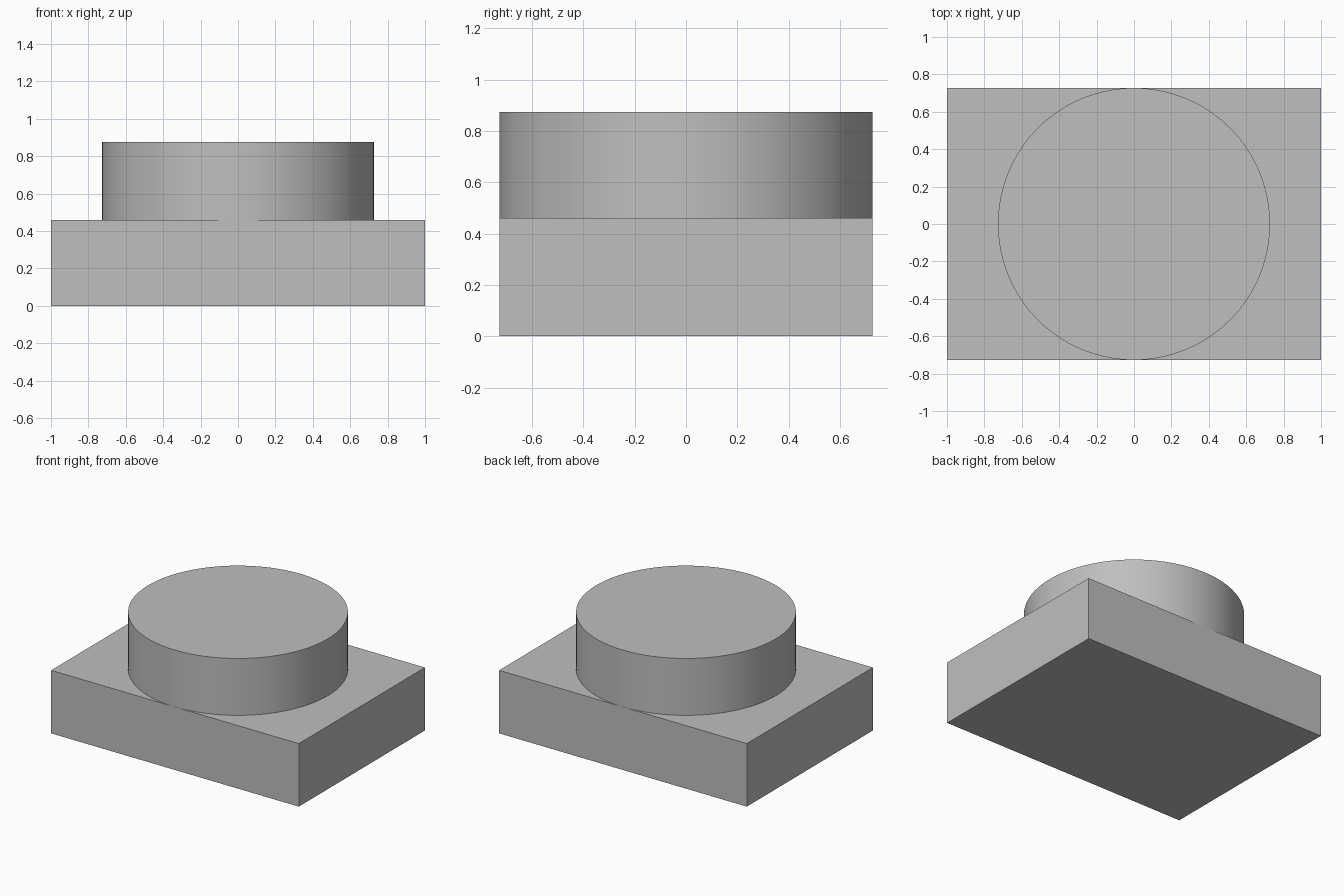
import bpy

# Remove the default cube
default = bpy.data.objects.get("Cube")
if default:
    bpy.data.objects.remove(default, do_unlink=True)

HALF_DEPTH = 0.727
BASE_TOP = 0.46
DISC_TOP = 0.875

# Single plain grey
grey = bpy.data.materials.new("plain_grey")
grey.use_nodes = True
colour = (0.52, 0.52, 0.52, 1)
grey.diffuse_color = colour
grey.node_tree.nodes["Principled BSDF"].inputs["Base Color"].default_value = colour

# Rectangular base slab
bpy.ops.mesh.primitive_cube_add(size=1, location=(0, 0, BASE_TOP / 2))
base = bpy.context.object
base.name = "base_block"
base.scale = (2, 2 * HALF_DEPTH, BASE_TOP)
bpy.ops.object.transform_apply(location=False, rotation=False, scale=True)
base.data.materials.append(grey)

# Round boss as wide as the slab is deep
bpy.ops.mesh.primitive_cylinder_add(
    vertices=128, radius=HALF_DEPTH, depth=DISC_TOP - BASE_TOP,
    location=(0, 0, (BASE_TOP + DISC_TOP) / 2))
disc = bpy.context.object
disc.name = "round_boss"
disc.data.materials.append(grey)
bpy.ops.object.shade_smooth_by_angle()
